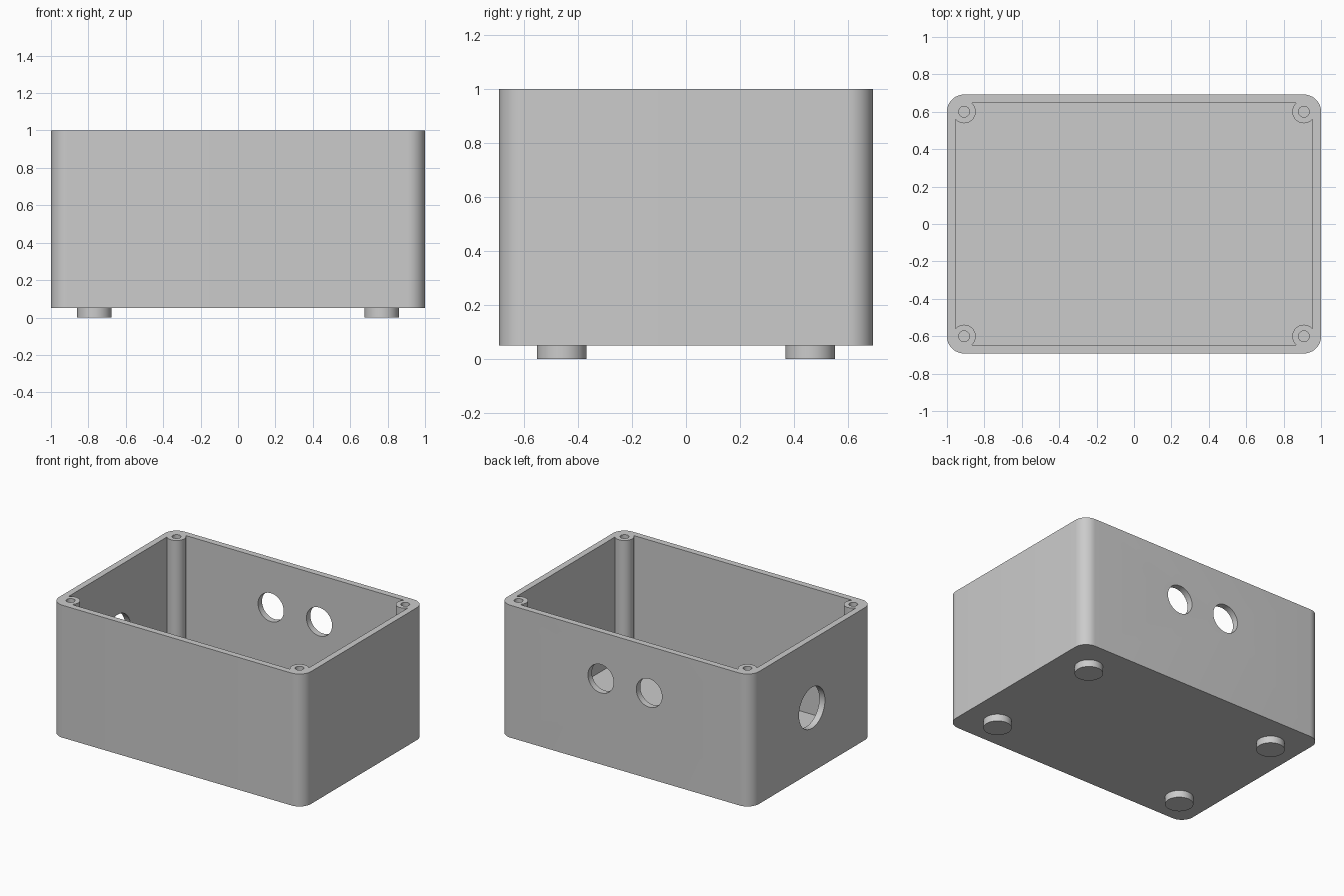
import bpy, bmesh
from math import pi, cos, sin, radians
from mathutils import Matrix, Vector

if "Cube" in bpy.data.objects:
    bpy.data.objects.remove(bpy.data.objects["Cube"], do_unlink=True)

HX, HY = 1.0, 0.692           # outer half sizes
BASE, TOP = 0.05, 1.0         # underside and rim heights
WALL, CORNER = 0.045, 0.0915  # wall thickness and corner radius

grey = bpy.data.materials.new("plain grey")
grey.use_nodes = True
grey.diffuse_color = (0.6, 0.6, 0.6, 1)
grey.node_tree.nodes["Principled BSDF"].inputs["Base Color"].default_value = (0.6, 0.6, 0.6, 1)


def finish(name, bm):
    mesh = bpy.data.meshes.new(name)
    bmesh.ops.recalc_face_normals(bm, faces=bm.faces)
    bm.to_mesh(mesh)
    bm.free()
    mesh.materials.append(grey)
    obj = bpy.data.objects.new(name, mesh)
    bpy.context.collection.objects.link(obj)
    return obj


def rounded_box(name, hx, hy, radius, z0, z1, steps=12):
    bm = bmesh.new()
    verts = []
    for quarter, (sx, sy) in enumerate([(1, 1), (-1, 1), (-1, -1), (1, -1)]):
        for i in range(steps + 1):
            a = (quarter + i / steps) * pi / 2
            verts.append(bm.verts.new((sx * (hx - radius) + radius * cos(a),
                                       sy * (hy - radius) + radius * sin(a), z0)))
    face = bm.faces.new(verts)
    top = bmesh.ops.extrude_face_region(bm, geom=[face])["geom"]
    bmesh.ops.translate(bm, vec=(0, 0, z1 - z0),
                        verts=[v for v in top if isinstance(v, bmesh.types.BMVert)])
    return finish(name, bm)


def cylinder(name, start, end, radius, sides=48):
    start, end = Vector(start), Vector(end)
    axis = end - start
    turn = axis.to_track_quat("Z", "Y").to_matrix().to_4x4()
    bm = bmesh.new()
    bmesh.ops.create_cone(bm, cap_ends=True, segments=sides, radius1=radius, radius2=radius,
                          depth=axis.length,
                          matrix=Matrix.Translation((start + end) / 2) @ turn)
    return finish(name, bm)


def cut(target, cutter):
    cutter.hide_render = True
    mod = target.modifiers.new("cut", "BOOLEAN")
    mod.operation, mod.solver, mod.object = "DIFFERENCE", "EXACT", cutter
    bpy.context.view_layer.objects.active = target
    bpy.ops.object.modifier_apply(modifier=mod.name)
    bpy.data.objects.remove(cutter, do_unlink=True)


def shade(obj):
    bpy.ops.object.select_all(action="DESELECT")
    obj.select_set(True)
    bpy.context.view_layer.objects.active = obj
    bpy.ops.object.shade_smooth_by_angle(angle=radians(30))


corners = [(sx, sy) for sx in (-1, 1) for sy in (-1, 1)]
posts = [(sx * (HX - CORNER), sy * (HY - CORNER)) for sx, sy in corners]

# Open box; the cavity leaves round screw posts standing in its corners
body = rounded_box("enclosure_body", HX, HY, CORNER, BASE, TOP)
cavity = rounded_box("cavity", HX - WALL, HY - WALL, CORNER - WALL, BASE + WALL, TOP + 0.1)
for x, y in posts:
    cut(cavity, cylinder("post", (x, y, 0), (x, y, TOP + 0.2), 0.062))
cut(body, cavity)

# Screw bores in the posts
for x, y in posts:
    cut(body, cylinder("bore", (x, y, TOP - 0.4), (x, y, TOP + 0.1), 0.029, 32))

# Two round ports in the back wall, one larger port in the -x wall
for x in (-0.192, 0.192):
    cut(body, cylinder("back_port", (x, HY - 0.1, 0.665), (x, HY + 0.1, 0.665), 0.102))
cut(body, cylinder("side_port", (-HX - 0.1, 0, 0.51), (-HX + 0.1, 0, 0.51), 0.147))
shade(body)

# Four round feet
for sx, sy in corners:
    name = ("back" if sy > 0 else "front") + ("_left" if sx > 0 else "_right") + "_foot"
    shade(cylinder(name, (sx * 0.768, sy * 0.46, 0), (sx * 0.768, sy * 0.46, BASE), 0.092))
